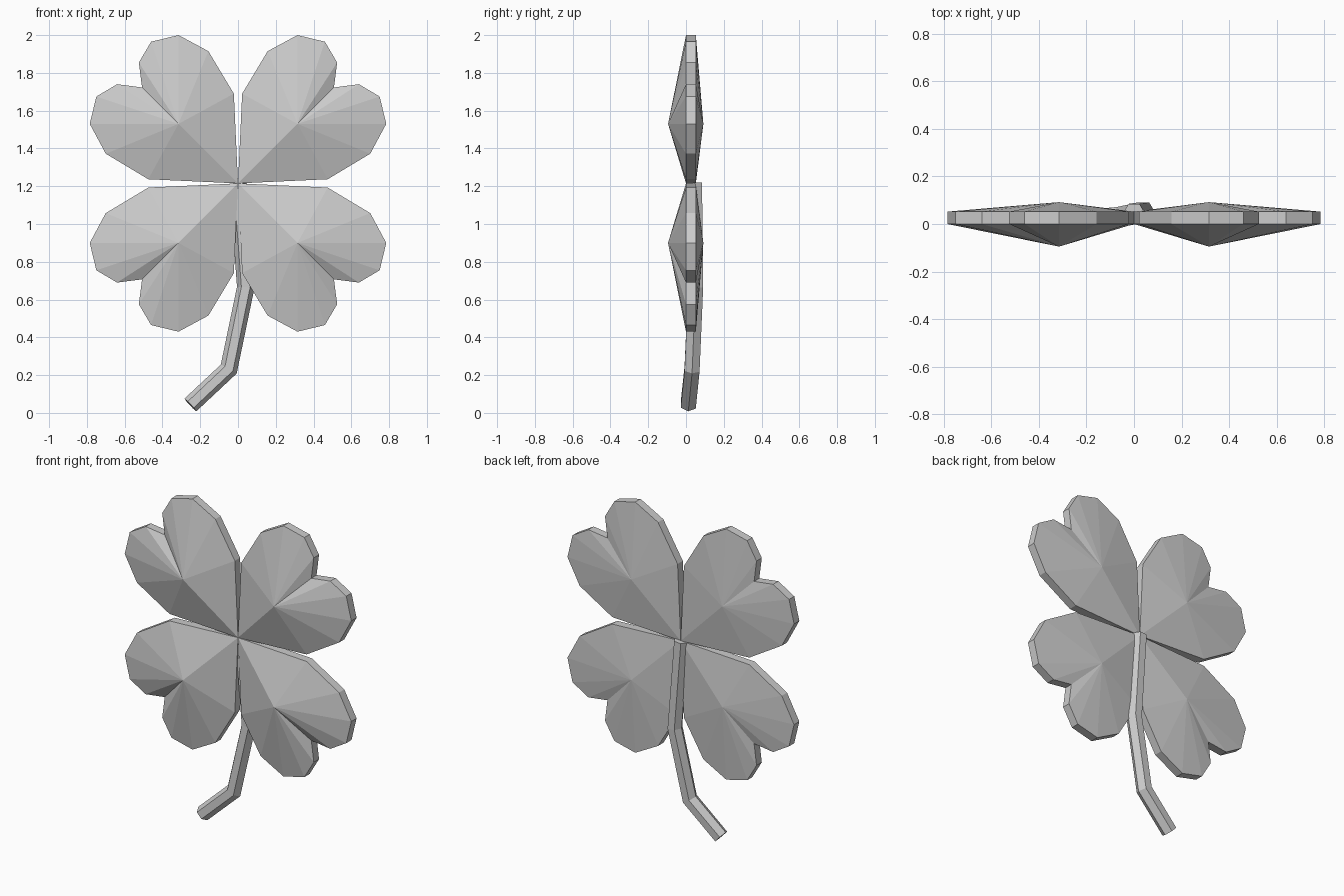
import bpy, bmesh, math
from mathutils import Vector

cube = bpy.data.objects.get("Cube")
if cube:
    bpy.data.objects.remove(cube)

grey = bpy.data.materials.new("plain grey")
grey.use_nodes = True
colour = (0.6, 0.6, 0.6, 1)
grey.diffuse_color = colour
grey.node_tree.nodes["Principled BSDF"].inputs["Base Color"].default_value = colour


def finish(bm, name):
    bmesh.ops.recalc_face_normals(bm, faces=bm.faces[:])
    mesh = bpy.data.meshes.new(name)
    bm.to_mesh(mesh)
    bm.free()
    mesh.materials.append(grey)
    obj = bpy.data.objects.new(name, mesh)
    bpy.context.collection.objects.link(obj)
    return obj


# Heart outline of a leaf: one half, mirrored over the diagonal
CENTRE_Z = 1.215
half = [(0.022, 0.475), (0.157, 0.70), (0.315, 0.785),
        (0.46, 0.75), (0.525, 0.64)]
outline = [(0, 0)] + half + [(0.508, 0.508)] + [(b, a) for a, b in reversed(half)]


def leaf(name, sx, sz):
    bm = bmesh.new()

    def vert(x, y, z):
        return bm.verts.new((sx * x, y, CENTRE_Z + sz * z))

    front = [vert(a, 0, b) for a, b in outline]
    back = [vert(a, 0.052, b) for a, b in outline]
    front_peak = vert(0.315, -0.095, 0.315)
    back_peak = vert(0.315, 0.092, 0.315)
    for i in range(len(outline)):
        j = (i + 1) % len(outline)
        bm.faces.new((front[i], front[j], front_peak))
        bm.faces.new((back[j], back[i], back_peak))
        bm.faces.new((front[j], front[i], back[i], back[j]))
    finish(bm, name)


for side, sx in (("left", 1), ("right", -1)):
    for level, sz in (("upper", 1), ("lower", -1)):
        leaf(f"{level}_{side}_leaf", sx, sz)

# Six-sided stem with mitred bends
path = [Vector(p) for p in ((0, 0.045, 1.217), (0.041, 0.051, 0.665),
                            (-0.049, 0.032, 0.232), (-0.252, 0.012, 0.042))]
RADIUS = 0.046
bm = bmesh.new()
rings = []
for i, p in enumerate(path):
    d_in = (p - path[max(i - 1, 0)]).normalized()
    d_out = (path[min(i + 1, len(path) - 1)] - p).normalized()
    tangent = (d_in + d_out).normalized()
    reach = RADIUS / tangent.dot(d_out if i == 0 else d_in)
    across = Vector((0, 1, 0)).cross(tangent).normalized()
    depth = tangent.cross(across)
    rings.append([bm.verts.new(p + across * reach * math.cos(k * math.pi / 3)
                               + depth * RADIUS * math.sin(k * math.pi / 3))
                  for k in range(6)])
for a, b in zip(rings, rings[1:]):
    for k in range(6):
        n = (k + 1) % 6
        bm.faces.new((a[k], a[n], b[n], b[k]))
bm.faces.new(rings[0])
bm.faces.new(rings[-1])
finish(bm, "stem")
